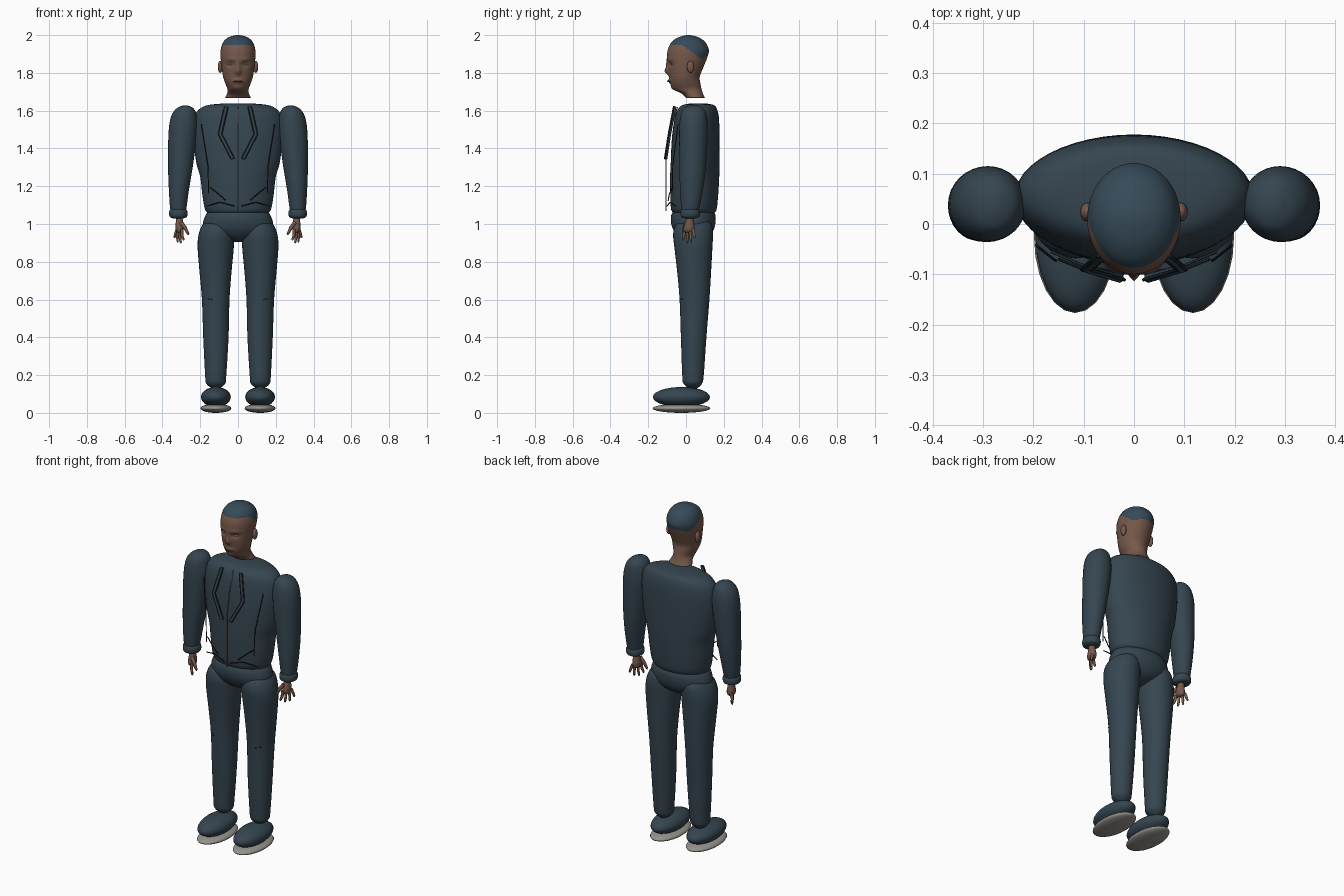
import bpy, bmesh, math
from mathutils import Vector


def material(name, rgb):
    m = bpy.data.materials.new(name)
    m.diffuse_color = (*rgb, 1)
    return m


CLOTH = material("slate_cloth", (0.036, 0.060, 0.080))
HAIR = material("hair_blue", (0.037, 0.069, 0.098))
DARK = material("dark_seam", (0.012, 0.020, 0.028))
SKIN = material("brown_skin", (0.180, 0.098, 0.068))
LIP = material("lip_brown", (0.115, 0.055, 0.043))
SOLE = material("sole_grey", (0.30, 0.29, 0.26))
ZIP = material("zip_tan", (0.25, 0.17, 0.13))
EYE = material("eye_grey", (0.42, 0.38, 0.34))


def finish(name, bm, mats):
    bmesh.ops.recalc_face_normals(bm, faces=bm.faces[:])
    for f in bm.faces:
        f.smooth = True
    me = bpy.data.meshes.new(name)
    bm.to_mesh(me)
    bm.free()
    for m in mats:
        me.materials.append(m)
    ob = bpy.data.objects.new(name, me)
    bpy.context.collection.objects.link(ob)
    return ob


def spline(a, b, c, d, t):
    return 0.5 * (2*b + (c-a)*t + (2*a-5*b+4*c-d)*t*t + (3*b-a-3*c+d)*t**3)


def loft(name, rings, mats, n=32, sub=4, sculpt=None, rule=None):
    """Smooth skin over rings of (z, centre x, front y, back y, half width)."""
    rows = []
    for i in range(len(rings) - 1):
        q = [rings[max(0, min(len(rings) - 1, i + k))] for k in (-1, 0, 1, 2)]
        for s in range(sub):
            rows.append([spline(*v, s / sub) for v in zip(*q)])
    rows.append(list(rings[-1]))
    bm = bmesh.new()
    loops = []
    for z, cx, yf, yb, rx in rows:
        loop = []
        for k in range(n):
            a = 2 * math.pi * k / n
            p = Vector((cx + rx * math.cos(a),
                        (yf + yb) / 2 + (yb - yf) / 2 * math.sin(a), z))
            loop.append(bm.verts.new(sculpt(p) if sculpt else p))
        loops.append(loop)
    for a, b in zip(loops, loops[1:]):
        for k in range(n):
            bm.faces.new((a[k], a[(k+1) % n], b[(k+1) % n], b[k]))
    bm.faces.new(loops[0])
    bm.faces.new(loops[-1])
    if rule:
        for f in bm.faces:
            f.material_index = rule(f.calc_center_median())
    return finish(name, bm, mats)


def ellipsoid(name, c, r, mat, u=24, v=14):
    bm = bmesh.new()
    bmesh.ops.create_uvsphere(bm, u_segments=u, v_segments=v, radius=1)
    bmesh.ops.scale(bm, vec=r, verts=bm.verts)
    bmesh.ops.translate(bm, vec=c, verts=bm.verts)
    return finish(name, bm, [mat])


def tube(name, pts, radii, mat, res=2):
    cu = bpy.data.curves.new(name + "_path", 'CURVE')
    cu.dimensions, cu.bevel_depth, cu.bevel_resolution = '3D', 1, res
    cu.use_fill_caps = True
    sp = cu.splines.new('POLY')
    sp.points.add(len(pts) - 1)
    for p, co, r in zip(sp.points, pts, radii):
        p.co, p.radius = (*co, 1), r
    tmp = bpy.data.objects.new(name + "_tmp", cu)
    bpy.context.collection.objects.link(tmp)
    dg = bpy.context.evaluated_depsgraph_get()
    bm = bmesh.new()
    me = bpy.data.meshes.new_from_object(tmp.evaluated_get(dg))
    bm.from_mesh(me)
    for f in bm.faces:
        f.material_index = 0
    bpy.data.objects.remove(tmp)
    bpy.data.meshes.remove(me)
    return finish(name, bm, [mat])


# Head, with face relief and a cap of short hair
def face_relief(p):
    if p.y < 0:
        def g(x, z, sx, sz):
            return math.exp(-((p.x - x) / sx) ** 2 - ((p.z - z) / sz) ** 2)
        p.y -= 0.020 * g(0, 1.808, 0.013, 0.018) + 0.010 * g(0, 1.84, 0.010, 0.025)
        p.y -= 0.009 * g(0, 1.757, 0.024, 0.012) + 0.007 * g(0, 1.715, 0.025, 0.016)
        p.y -= 0.006 * (g(-.04, 1.872, .025, .008) + g(.04, 1.872, .025, .008))
        p.y += 0.013 * (g(-.038, 1.846, .019, .012) + g(.038, 1.846, .019, .012))
    return p


HAIRLINE = [(-0.2, 1.953), (-0.03, 1.95), (0.03, 1.912), (0.07, 1.882), (0.2, 1.89)]


def head_rule(c):
    for (y0, z0), (y1, z1) in zip(HAIRLINE, HAIRLINE[1:]):
        if y0 <= c.y < y1:
            return int(c.z > z0 + (z1 - z0) * (c.y - y0) / (y1 - y0))
    return 0


loft("head", [(1.668, 0, 0.0, .10, .068), (1.69, 0, -.022, .09, .058),
              (1.715, 0, -.066, .082, .056), (1.745, 0, -.083, .076, .068),
              (1.78, 0, -.088, .073, .079), (1.83, 0, -.094, .092, .087),
              (1.88, 0, -.100, .112, .092), (1.92, 0, -.097, .121, .092),
              (1.96, 0, -.079, .104, .080), (1.985, 0, -.047, .073, .056),
              (1.997, 0, -.012, .038, .026), (2.0, 0, .009, .017, .004)],
     [SKIN, HAIR], n=64, sub=6, sculpt=face_relief, rule=head_rule)
tube("mouth", [(-.026, -.083, 1.755), (0, -.0975, 1.757), (.026, -.083, 1.755)],
     [.002, .004, .002], LIP)

# Jacket body and trouser seat
loft("jacket_body", [(1.055, 0, -.05, .135, .14), (1.07, 0, -.077, .160, .172),
                     (1.15, 0, -.083, .170, .188), (1.25, 0, -.084, .176, .200),
                     (1.32, 0, -.081, .177, .220), (1.45, 0, -.075, .178, .236),
                     (1.55, 0, -.062, .175, .234), (1.60, 0, -.047, .167, .213),
                     (1.628, 0, -.022, .150, .165), (1.638, 0, .02, .11, .08)],
     [CLOTH], n=48)
loft("trouser_seat", [(.905, 0, .02, .06, .03), (.925, 0, -.03, .11, .09),
                      (.96, 0, -.062, .142, .17), (1.0, 0, -.078, .155, .185),
                      (1.04, 0, -.08, .157, .175), (1.065, 0, -.07, .148, .16)],
     [CLOTH], n=40)
tube("zip", [(0, -.045, 1.62), (0, -.082, 1.5), (0, -.105, 1.36), (0, -.105, 1.07)],
     [.003] * 4, ZIP)

for s, side in ((-1, "right"), (1, "left")):
    # Sleeve and cuff
    loft(side + "_sleeve",
         [(1.628, s*.278, .02, .06, .012), (1.612, s*.280, -.012, .092, .045),
          (1.57, s*.286, -.030, .110, .068), (1.48, s*.292, -.036, .115, .076),
          (1.30, s*.305, -.034, .105, .065), (1.18, s*.313, -.032, .090, .053),
          (1.09, s*.316, -.025, .072, .044), (1.05, s*.316, -.02, .062, .036)], [CLOTH])
    loft(side + "_cuff",
         [(1.030, s*.316, -.010, .052, .030), (1.038, s*.316, -.026, .070, .045),
          (1.056, s*.316, -.030, .074, .049), (1.074, s*.316, -.026, .070, .045),
          (1.084, s*.316, -.012, .055, .032)], [CLOTH], n=24)

    # Hand
    loft(side + "_palm",
         [(1.045, s*.313, .002, .038, .017), (1.015, s*.310, -.002, .040, .019),
          (.985, s*.309, -.012, .046, .022), (.962, s*.309, -.012, .044, .018),
          (.955, s*.309, 0, .034, .008)], [SKIN], n=16, sub=2)
    fingers = [((.322, .038), (.336, .046), .925), ((.316, .023), (.320, .027), .903),
               ((.307, .007), (.303, .006), .898), ((.298, -.006), (.288, -.016), .912)]
    for i, (a, b, tip) in enumerate(fingers):
        mid = ((a[0] + b[0]) / 2 + .003, (a[1] + b[1]) / 2)
        tube(f"{side}_finger_{i + 1}",
             [(s*a[0], a[1], .972), (s*mid[0], mid[1], (tip + .966) / 2),
              (s*b[0], b[1], tip + .005), (s*b[0], b[1], tip)],
             [.009, .008, .006, .002], SKIN)
    tube(side + "_thumb",
         [(s*.302, .0, 1.008), (s*.280, -.008, .980), (s*.264, -.012, .948),
          (s*.263, -.012, .941)], [.012, .010, .007, .002], SKIN)

    # Trouser leg
    loft(side + "_leg",
         [(1.03, s*.105, 0, .10, .04), (1.0, s*.110, -.05, .135, .075),
          (.95, s*.115, -.068, .143, .092), (.88, s*.118, -.062, .140, .096),
          (.75, s*.119, -.047, .133, .085), (.6, s*.118, -.034, .124, .073),
          (.4, s*.117, -.027, .108, .067), (.2, s*.118, -.020, .094, .056),
          (.155, s*.118, -.013, .085, .050), (.130, s*.118, .015, .06, .02)], [CLOTH])

    # Shoe and sole
    ellipsoid(side + "_shoe", (s*.117, -.024, .084), (.079, .151, .053), CLOTH)
    ellipsoid(side + "_sole", (s*.117, -.024, .024), (.082, .153, .024), SOLE)

    # Ear and eye
    ellipsoid(side + "_ear", (s*.094, .024, 1.832), (.013, .019, .032), SKIN, 16, 10)
    ellipsoid(side + "_eye", (s*.040, -.077, 1.846), (.015, .0045, .004), EYE, 12, 8)

    # Collar band with dark piping on both edges
    collar = [(.062, -.060, 1.622), (.095, -.088, 1.475), (.028, -.108, 1.345)]
    tube(side + "_collar_band", [(s*x, y, z) for x, y, z in collar], [.009] * 3, CLOTH)
    for k, d in (("inner", -.009), ("outer", .009)):
        tube(f"{side}_collar_{k}_piping",
             [(s*(x + d), y - .003, z) for x, y, z in collar], [.0035] * 3, DARK)

    # Front panel seam, pocket edge and hem seam
    tube(side + "_panel_seam", [(s*.195, -.042, 1.53), (s*.160, -.070, 1.31),
                                (s*.155, -.073, 1.165)], [.0025] * 3, DARK)
    tube(side + "_pocket_edge", [(s*.150, -.070, 1.195), (s*.105, -.088, 1.16),
                                 (s*.065, -.094, 1.125)], [.003] * 3, DARK)
    tube(side + "_hem_seam", [(s*.165, -.055, 1.095), (s*.095, -.085, 1.115),
                              (s*.020, -.100, 1.095)], [.003] * 3, DARK)
    tube(side + "_knee_seam", [(s*.165, -.018, .605), (s*.135, -.034, .60)],
         [.002] * 2, DARK)
